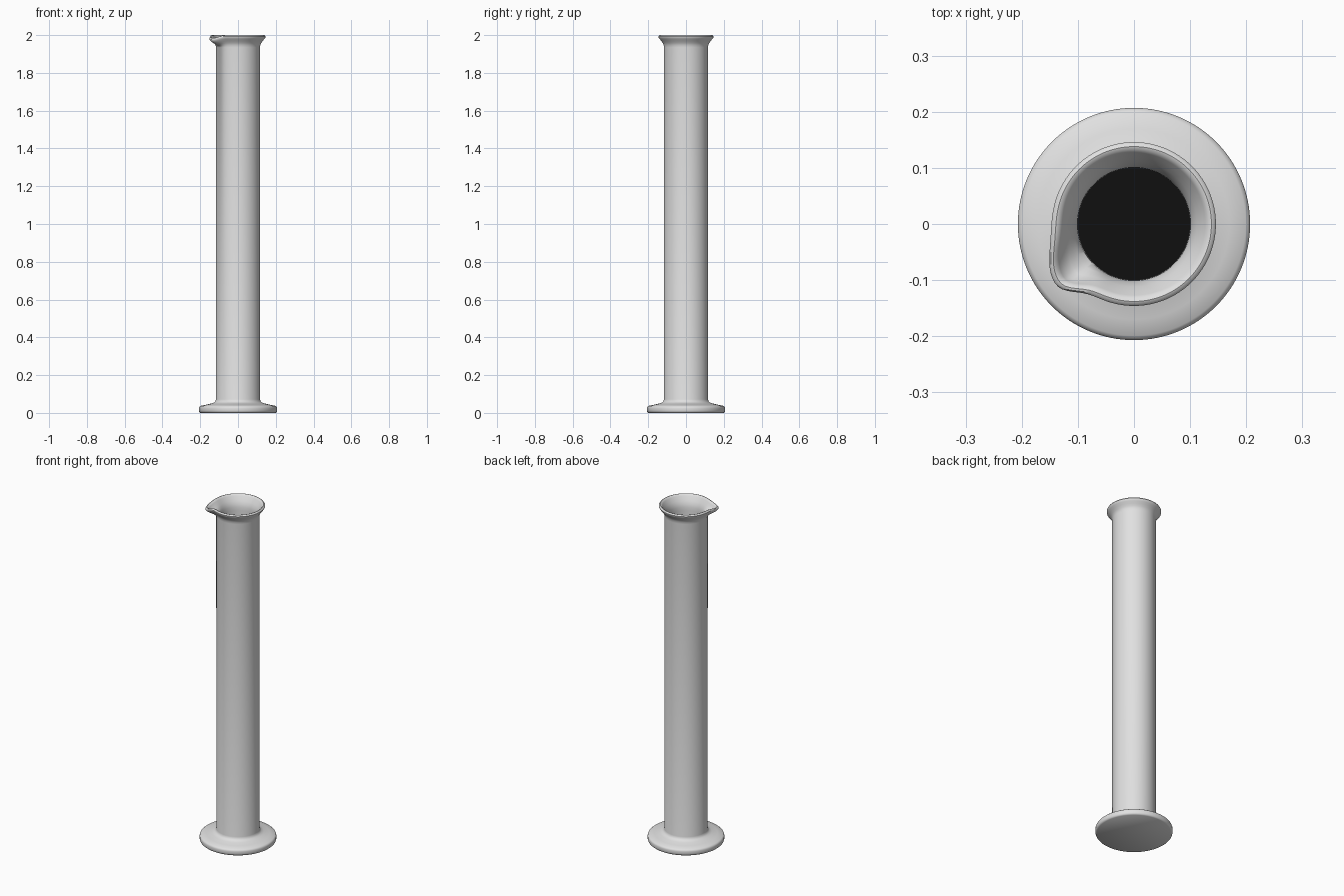
import bpy
import bmesh
import math

cube = bpy.data.objects.get("Cube")
if cube:
    bpy.data.objects.remove(cube, do_unlink=True)

SEGMENTS = 128
SPOUT_ANGLE = 218


def make_material(name, value):
    mat = bpy.data.materials.new(name)
    mat.use_nodes = True
    color = (value, value, value, 1)
    mat.diffuse_color = color
    mat.node_tree.nodes["Principled BSDF"].inputs["Base Color"].default_value = color
    return mat


def spout_weight(degrees):
    """Bump around the spout direction, wider on the side toward -x."""
    d = (degrees - SPOUT_ANGLE + 180) % 360 - 180
    return math.exp(-(d / (13 if d > 0 else 21)) ** 2)


def place(r, z, degrees):
    """Lathe point, pulled outward and down near the rim to form the spout."""
    lift = min(max((z - 1.93) / 0.055, 0), 1)
    w = spout_weight(degrees) * lift * lift * (3 - 2 * lift)
    a = math.radians(degrees)
    r += 0.03 * w
    return (r * math.cos(a), r * math.sin(a), z - 0.016 * w)


def lathe(name, profile, mats):
    bm = bmesh.new()
    rings = [[bm.verts.new(place(r, z, 360 * i / SEGMENTS)) for i in range(SEGMENTS)]
             for r, z in profile]
    for low, high in zip(rings, rings[1:]):
        for i in range(SEGMENTS):
            j = (i + 1) % SEGMENTS
            bm.faces.new((low[i], low[j], high[j], high[i]))
    bm.faces.new(rings[0][::-1])
    # Dark inner floor closes the bore
    bm.faces.new(rings[-1]).material_index = 1
    mesh = bpy.data.meshes.new(name)
    bm.to_mesh(mesh)
    bm.free()
    for mat in mats:
        mesh.materials.append(mat)
    obj = bpy.data.objects.new(name, mesh)
    bpy.context.collection.objects.link(obj)
    bpy.ops.object.select_all(action='DESELECT')
    obj.select_set(True)
    bpy.context.view_layer.objects.active = obj
    bpy.ops.object.shade_smooth_by_angle(angle=math.radians(40))
    return obj


# Foot, outer wall, flared rounded rim, then the bore down to its floor
foot = [(0.199, 0), (0.205, 0.005), (0.207, 0.012), (0.207, 0.026),
        (0.205, 0.032), (0.199, 0.037), (0.17, 0.043), (0.14, 0.05),
        (0.127, 0.055), (0.12, 0.062), (0.117, 0.072)]
rim = [(0.117, 1.935), (0.118, 1.947), (0.123, 1.958), (0.131, 1.969),
       (0.14, 1.98), (0.145, 1.987), (0.146, 1.993), (0.143, 1.998),
       (0.138, 2.0), (0.132, 1.998), (0.127, 1.991), (0.12, 1.98),
       (0.112, 1.967), (0.105, 1.952), (0.101, 1.935)]
bore = [(0.1, 1.915), (0.1, 0.05)]

glass = make_material("light grey", 0.75)
dark = make_material("dark floor", 0.005)
lathe("measuring_cylinder", foot + rim + bore, [glass, dark])
